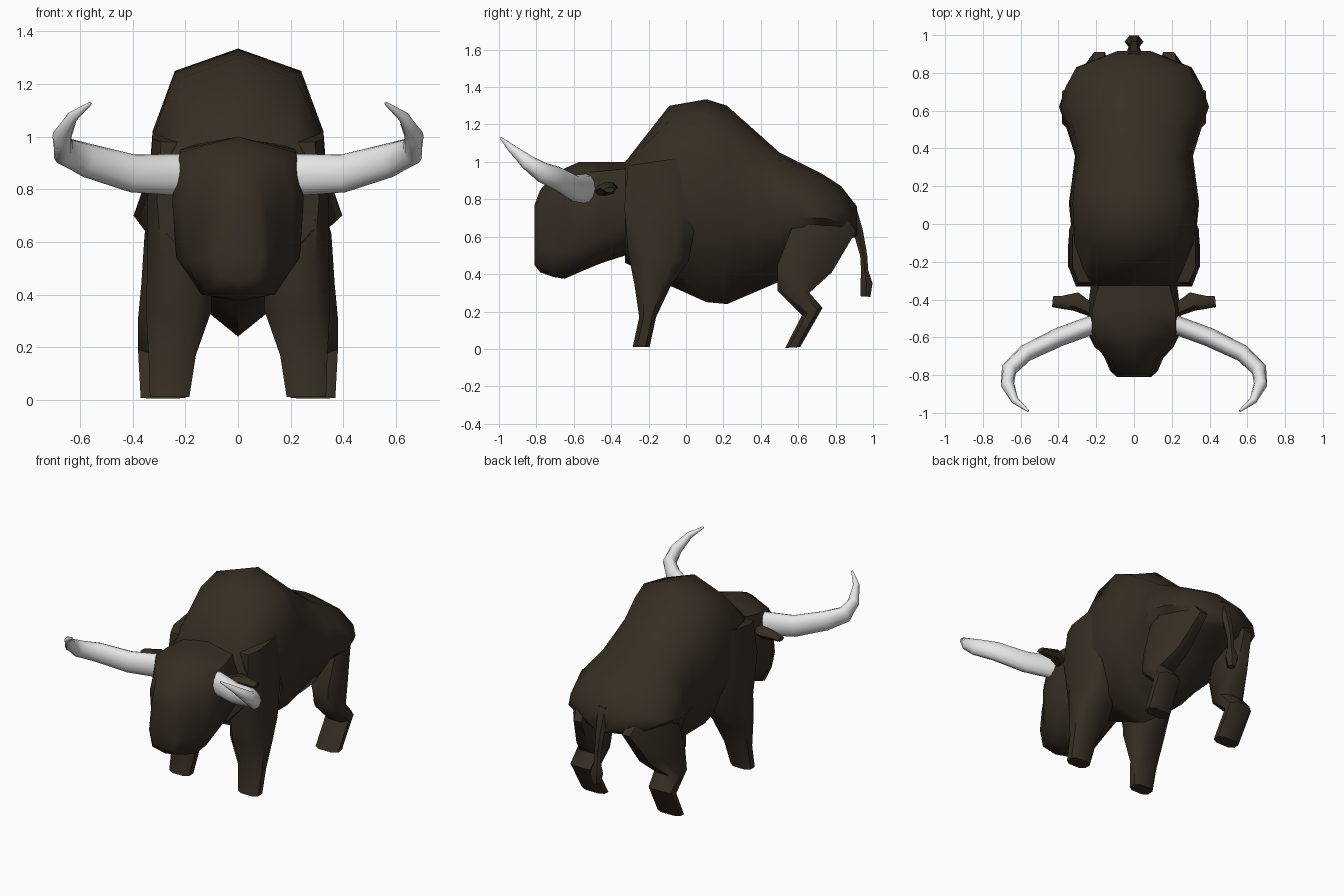
import bpy, bmesh, math
from mathutils import Vector


def material(name, rgb):
    m = bpy.data.materials.new(name)
    m.diffuse_color = (*rgb, 1)
    return m


HIDE = material("dark brown hide", (0.037, 0.027, 0.017))
HORN = material("horn white", (0.8, 0.8, 0.8))


def loft(name, rings, mat, mirrored=False, angle=50):
    """Skin a list of equal-length point rings and cap both ends."""
    bm = bmesh.new()
    vs = [[bm.verts.new(p) for p in r] for r in rings]
    n = len(vs[0])
    for a, b in zip(vs, vs[1:]):
        for i in range(n):
            j = (i + 1) % n
            bm.faces.new((a[i], a[j], b[j], b[i]))
    bm.faces.new(vs[0])
    bm.faces.new(vs[-1])
    bmesh.ops.recalc_face_normals(bm, faces=bm.faces)
    me = bpy.data.meshes.new(name)
    bm.to_mesh(me)
    bm.free()
    me.materials.append(mat)
    ob = bpy.data.objects.new(name, me)
    bpy.context.collection.objects.link(ob)
    bpy.ops.object.select_all(action='DESELECT')
    ob.select_set(True)
    bpy.context.view_layer.objects.active = ob
    bpy.ops.object.shade_smooth_by_angle(angle=math.radians(angle))
    if mirrored:
        mod = ob.modifiers.new("mirror", 'MIRROR')
        mod.use_mirror_merge = False
    return ob


def section(y, half):
    """Symmetric cross-section from a half outline running top to bottom."""
    right = [(x, y, z) for x, z in half]
    left = [(-x, y, z) for x, z in half[-2:0:-1]]
    return right + left


def leg_ring(x0, x1, front, back, tuck=0):
    """Eight-sided leg section between front and back (y, z) points.
    tuck pulls the outer side inward towards the back."""
    pts = [(1, .5), (.55, 1), (-.55, 1), (-1, .5),
           (-1, -.5), (-.55, -1), (.55, -1), (1, -.5)]
    ring = []
    for u, v in pts:
        t = (v + 1) / 2
        outer = x1 - tuck * t
        ring.append(((x0 + outer) / 2 + u * (outer - x0) / 2,
                     front[0] + t * (back[0] - front[0]),
                     front[1] + t * (back[1] - front[1])))
    return ring


def tube(path, sides):
    """Rings around a path of (x, y, z, width radius, height radius)."""
    pts = [Vector(p[:3]) for p in path]
    rings = []
    for i, p in enumerate(path):
        d = (pts[min(i + 1, len(pts) - 1)] - pts[max(i - 1, 0)]).normalized()
        ref = Vector((0, 0, 1)) if abs(d.z) < .85 else Vector((0, 1, 0))
        side = d.cross(ref).normalized()
        up = side.cross(d)
        rings.append([pts[i] + side * p[3] * math.cos(a) + up * p[4] * math.sin(a)
                      for a in (2 * math.pi * k / sides for k in range(sides))])
    return rings


# Humped body with a keeled belly, pinched waist and tapered rump
loft("body", [section(y, h) for y, h in [
    (-.325, [(0, 1.0), (.22, .98), (.30, .85), (.29, .65), (.15, .5), (0, .46)]),
    (-.09, [(0, 1.3), (.22, 1.22), (.315, 1.02), (.325, .75), (.2, .46), (0, .34)]),
    (.11, [(0, 1.335), (.24, 1.25), (.325, 1.02), (.345, .7), (.22, .42), (0, .25)]),
    (.22, [(0, 1.3), (.23, 1.2), (.315, 1.0), (.33, .68), (.21, .41), (0, .24)]),
    (.36, [(0, 1.175), (.21, 1.11), (.29, .93), (.312, .67), (.2, .43), (0, .30)]),
    (.50, [(0, 1.05), (.21, 1.01), (.32, .87), (.355, .67), (.22, .46), (0, .36)]),
    (.62, [(0, .99), (.22, .945), (.355, .82), (.397, .70), (.22, .54), (0, .48)]),
    (.73, [(0, .935), (.21, .89), (.325, .78), (.36, .70), (.21, .58), (0, .53)]),
    (.83, [(0, .87), (.19, .83), (.29, .75), (.305, .68), (.19, .60), (0, .58)]),
    (.915, [(0, .76), (.06, .74), (.09, .70), (.09, .66), (.06, .62), (0, .6)]),
]], HIDE, angle=60)

# Lowered head with a blunt muzzle
loft("head", [section(y, h) for y, h in [
    (-.26, [(0, 1.0), (.17, .97), (.22, .85), (.22, .68), (.12, .55), (0, .52)]),
    (-.45, [(0, 1.0), (.22, .95), (.245, .83), (.24, .6), (.15, .48), (0, .46)]),
    (-.57, [(0, 1.0), (.22, .94), (.25, .76), (.235, .54), (.16, .43), (0, .41)]),
    (-.65, [(0, .965), (.17, .90), (.21, .74), (.195, .52), (.14, .40), (0, .375)]),
    (-.71, [(0, .925), (.12, .87), (.14, .72), (.155, .53), (.12, .41), (0, .385)]),
    (-.78, [(0, .85), (.09, .81), (.11, .69), (.125, .54), (.10, .43), (0, .41)]),
    (-.81, [(0, .77), (.06, .75), (.08, .67), (.09, .54), (.07, .47), (0, .45)]),
]], HIDE, angle=60)

# Front legs with broad shoulders
loft("front_legs", [leg_ring(*r) for r in [
    (.18, .325, (-.31, .98), (.02, 1.03)),
    (.18, .345, (-.33, .76), (.065, .75)),
    (.10, .345, (-.31, .52), (.015, .47)),
    (.10, .35, (-.275, .34), (-.08, .34)),
    (.16, .34, (-.25, .17), (-.16, .17)),
    (.185, .335, (-.285, .01), (-.195, .01)),
]], HIDE, True)

# Hind legs with bent hocks
loft("hind_legs", [leg_ring(*r) for r in [
    (.15, .33, (.62, .78), (.80, .77), .06),
    (.13, .395, (.56, .63), (.91, .63), .16),
    (.16, .385, (.49, .45), (.78, .41), .07),
    (.20, .38, (.49, .31), (.66, .30)),
    (.21, .38, (.62, .18), (.73, .22)),
    (.20, .37, (.53, .005), (.61, .01)),
]], HIDE, True)

# Ears
loft("ears", tube([(.20, -.47, .84, .03, .03), (.31, -.41, .86, .05, .035),
                   (.38, -.415, .855, .035, .025), (.43, -.41, .85, .03, .015)], 6),
     HIDE, True)

# Curved horns
loft("horns", tube([
    (.21, -.53, .855, .05, .08), (.40, -.60, .86, .05, .072),
    (.575, -.685, .91, .045, .065), (.662, -.77, .945, .042, .055),
    (.67, -.85, 1.0, .036, .04), (.63, -.935, 1.075, .02, .022),
    (.56, -.99, 1.128, .006, .006)], 12), HORN, True)

# Tail with a tuft
loft("tail", tube([
    (0, .88, .77, .05, .03), (0, .92, .63, .035, .03), (0, .95, .5, .025, .022),
    (0, .955, .42, .025, .022), (0, .965, .35, .05, .037),
    (0, .96, .28, .025, .03)], 6), HIDE)
